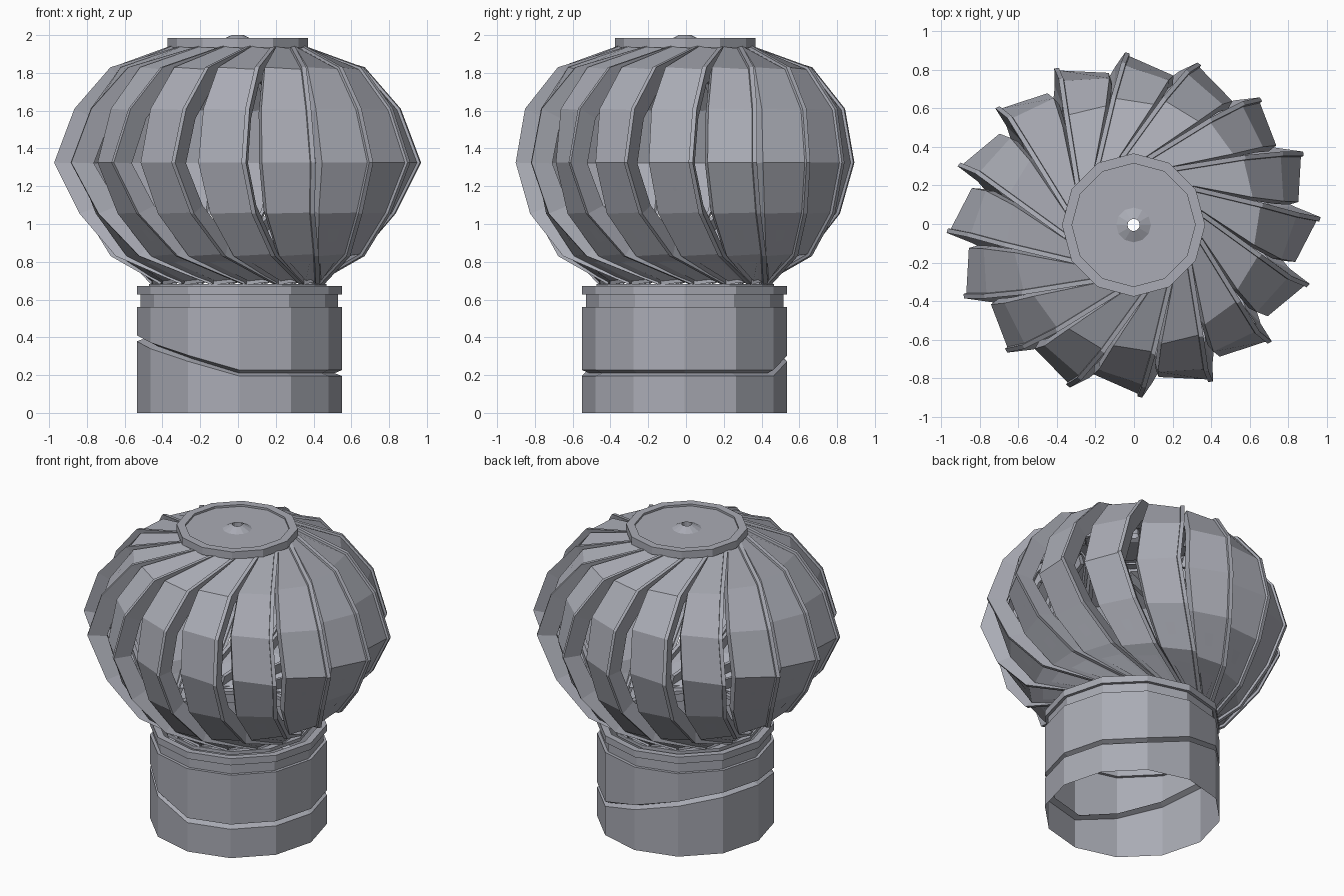
import bpy, bmesh, math
from mathutils import Vector, Matrix

if "Cube" in bpy.data.objects:
    bpy.data.objects.remove(bpy.data.objects["Cube"])

metal = bpy.data.materials.new("galvanised grey")
metal.diffuse_color = (0.40, 0.41, 0.46, 1)
metal.use_nodes = True
metal.node_tree.nodes["Principled BSDF"].inputs["Base Color"].default_value = metal.diffuse_color


def add_object(name, bm):
    bmesh.ops.recalc_face_normals(bm, faces=bm.faces)
    me = bpy.data.meshes.new(name)
    bm.to_mesh(me)
    bm.free()
    me.materials.append(metal)
    ob = bpy.data.objects.new(name, me)
    bpy.context.collection.objects.link(ob)
    return ob


def lathe(name, profile, centre, n=12):
    """Spin (radius, height) pairs; height may be a function of the angle."""
    bm = bmesh.new()
    rows = []
    for r, z in profile:
        row = []
        for i in range(n):
            a = 2 * math.pi * i / n
            h = z(a) if callable(z) else z
            row.append(bm.verts.new((centre[0] + r * math.cos(a), centre[1] + r * math.sin(a), h)))
        rows.append(row)
    for a, b in zip(rows, rows[1:]):
        for i in range(n):
            j = (i + 1) % n
            bm.faces.new((a[i], a[j], b[j], b[i]))
    return add_object(name, bm)


# Pipe: open tube with a slanting elbow groove, neck and collar
def groove(offset):
    def height(a):
        d = math.cos(a - math.radians(165)) + math.cos(math.radians(75))
        return 0.195 + offset + 0.15 * max(0, d)
    return height


R = 0.5435
lathe("pipe", [(R, 0), (R, groove(0)), (R - 0.04, groove(0.015)), (R, groove(0.032)),
               (R, 0.56), (0.523, 0.56), (0.523, 0.627), (R, 0.627), (R, 0.672), (0.50, 0.672)],
      (0.0077, -0.0075))

# Rotor base ring, carrying the lower blade ends
C = (-0.002, -0.005)
lathe("rotor_base_ring", [(0.47, 0.66), (0.47, 0.682), (0.42, 0.682), (0.42, 0.66), (0.47, 0.66)], C)

# Cap: rim, recessed disc and a small holed boss
lathe("cap", [(0.30, 1.935), (0.372, 1.935), (0.372, 1.985), (0.32, 1.985), (0.32, 1.972),
              (0.09, 1.972), (0.032, 2.0), (0.032, 1.965)], C)

# Blades: channel strips, flanged along both edges, with an open slot between neighbours
# stations: rib radius, rib angle, height, trailing radius factor, width in degrees, x/y stretch
STATIONS = [(0.46, 47, 0.680, 0.98, 21, 0), (0.675, 14.5, 0.83, 0.93, 19, 0),
            (0.834, 4.0, 1.055, 0.91, 17.5, 0.01), (0.935, 0, 1.325, 0.89, 16.5, 0.04),
            (0.858, 1.6, 1.61, 0.91, 17.5, 0.01), (0.683, 7, 1.83, 0.93, 19, 0),
            (0.365, 31, 1.942, 0.98, 21, 0)]
HUB = Vector((0.2, 0.1, 1.3))
SIDE = Vector((-0.3, -0.95, 0)) * 0.024


def polar(r, deg, z):
    a = math.radians(deg)
    return Vector((r * math.cos(a), r * math.sin(a), z))


bm = bmesh.new()
for k in range(16):
    turn = Matrix.Rotation(math.radians(2.6 + 22.5 * k), 3, 'Z')
    rows = []
    for r, ang, z, f, w, s in STATIONS:
        lead, trail = polar(r, ang, z), polar(r * f, ang - w, z)
        inward = (HUB - lead).normalized()
        section = [lead, lead + SIDE, lead + SIDE + inward * 0.015, trail, trail + inward * 0.05,
                   trail - SIDE * 0.8 + inward * 0.05, trail - SIDE * 0.8 + inward * 0.02,
                   lead + SIDE + inward * 0.035, lead + SIDE + inward * 0.12, lead + inward * 0.12]
        row = []
        for p in section:
            p = turn @ p
            row.append(bm.verts.new((C[0] + p.x * (1 + s), C[1] + p.y * (1 - s), p.z)))
        rows.append(row)
    n = len(rows[0])
    for a, b in zip(rows, rows[1:]):
        for i in range(n):
            j = (i + 1) % n
            bm.faces.new((a[i], a[j], b[j], b[i]))
    bm.faces.new(rows[0])
    bm.faces.new(rows[-1])
add_object("rotor_blades", bm)
